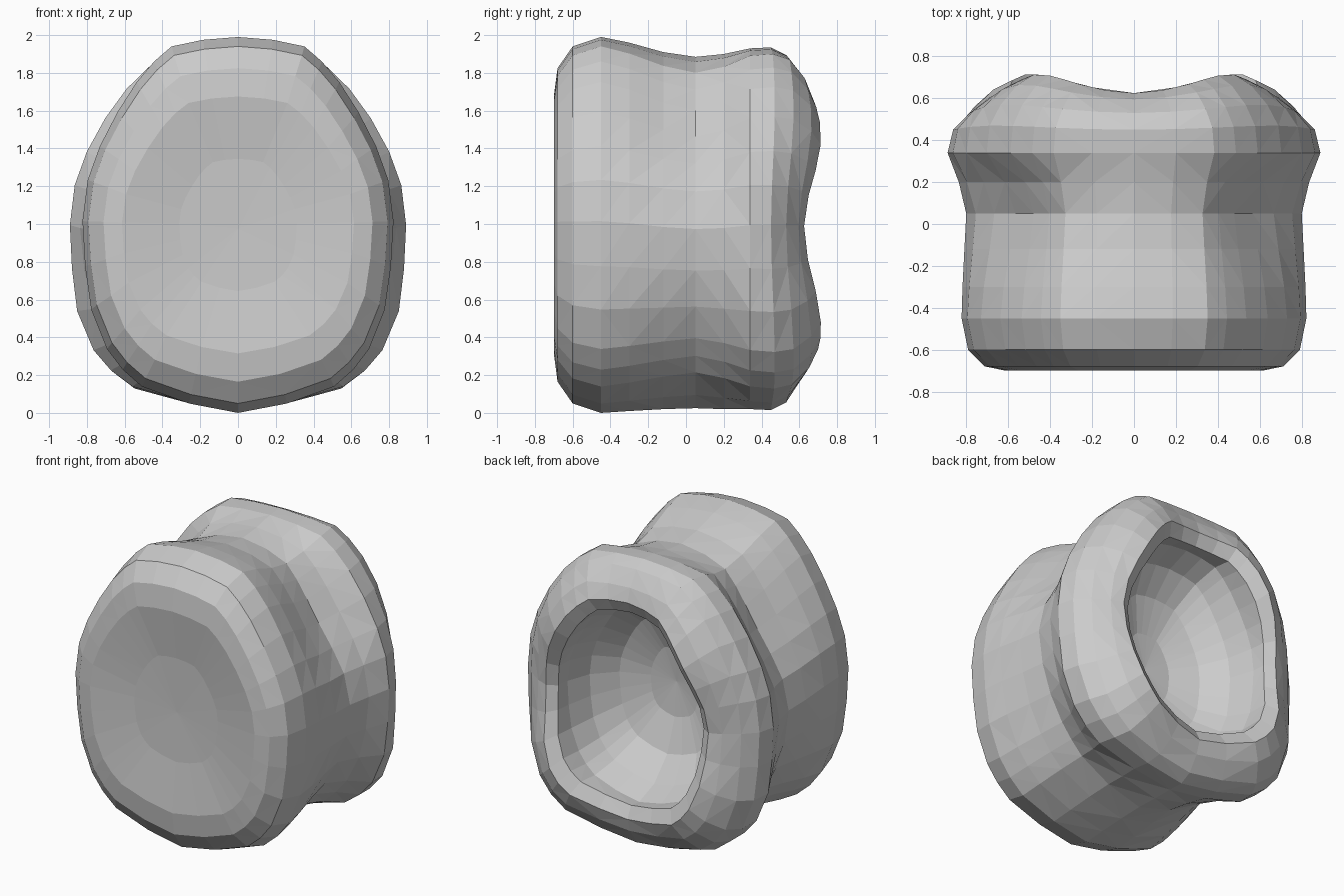
import bpy, bmesh, math

# Right half of the outline seen from the front (x, z), from top to bottom
HALF = [(0, 2.0), (0.20, 1.985), (0.38, 1.95), (0.48, 1.87), (0.58, 1.76), (0.69, 1.60), (0.79, 1.42),
        (0.86, 1.24), (0.89, 1.02), (0.875, 0.78), (0.84, 0.55), (0.75, 0.34), (0.66, 0.23),
        (0.55, 0.14), (0.28, 0.05), (0, 0.0)]
OUTLINE = HALF + [(-x, z) for x, z in HALF[-2:0:-1]]

# Cross-sections from front to back, then into the hollow:
# y, width scale, height scale, z shift, diagonal pinch, back-rim wave
RINGS = [
    (-0.66, 0.35, 0.35, 0.0, 0.0, 0.0),
    (-0.70, 0.69, 0.68, 0.0, 0.0, 0.0),
    (-0.68, 0.80, 0.83, 0.0, 0.0, 0.0),
    (-0.60, 0.89, 0.945, 0.0, 0.0, 0.0),
    (-0.45, 0.925, 0.995, 0.0, 0.0, 0.0),
    (-0.30, 0.92, 0.975, -0.01, 0.02, 0.0),
    (-0.12, 0.91, 0.945, -0.03, 0.06, 0.0),
    (0.05, 0.90, 0.93, -0.04, 0.09, 0.0),
    (0.20, 0.94, 0.94, -0.035, 0.05, 0.0),
    (0.34, 1.00, 0.955, -0.02, -0.02, 0.0),
    (0.46, 0.97, 0.96, -0.02, -0.03, 0.01),
    (0.55, 0.88, 0.92, -0.02, -0.05, 0.02),
    (0.63, 0.77, 0.82, -0.02, -0.05, 0.035),
    (0.67, 0.68, 0.73, -0.02, -0.02, 0.045),
    (0.62, 0.61, 0.65, -0.02, 0.0, 0.035),
    (0.50, 0.60, 0.66, -0.02, 0.0, 0.0),
    (0.34, 0.54, 0.60, -0.02, 0.0, 0.0),
    (0.20, 0.40, 0.45, -0.02, 0.0, 0.0),
    (0.12, 0.20, 0.23, -0.02, 0.0, 0.0),
]


def add_ring(bm, y, sx, sz, dz, pinch, wave):
    verts = []
    for x, z in OUTLINE:
        a = math.atan2(z - 1, x)
        k = 1 - pinch * math.sin(2 * a) ** 2
        verts.append(bm.verts.new((x * sx * k,
                                   y - wave * math.cos(4 * a),
                                   1 + (z - 1) * sz * k + dz)))
    return verts


# Waisted body with a dished front and an oval bowl in the back
bm = bmesh.new()
rings = [add_ring(bm, *r) for r in RINGS]
n = len(OUTLINE)
for a, b in zip(rings, rings[1:]):
    for i in range(n):
        j = (i + 1) % n
        bm.faces.new((a[i], a[j], b[j], b[i]))
for ring, y in ((rings[0], -0.65), (rings[-1], 0.10)):
    c = bm.verts.new((0, y, 0.98))
    for i in range(n):
        bm.faces.new((c, ring[i], ring[(i + 1) % n]))
bmesh.ops.triangulate(bm, faces=bm.faces[:])
bmesh.ops.recalc_face_normals(bm, faces=bm.faces[:])

# Stand the piece exactly on the ground
low = min(v.co.z for v in bm.verts)
for v in bm.verts:
    v.co.z -= low

mesh = bpy.data.meshes.new("hollow_body")
bm.to_mesh(mesh)
bm.free()
body = bpy.data.objects.new("hollow_body", mesh)
bpy.context.collection.objects.link(body)
